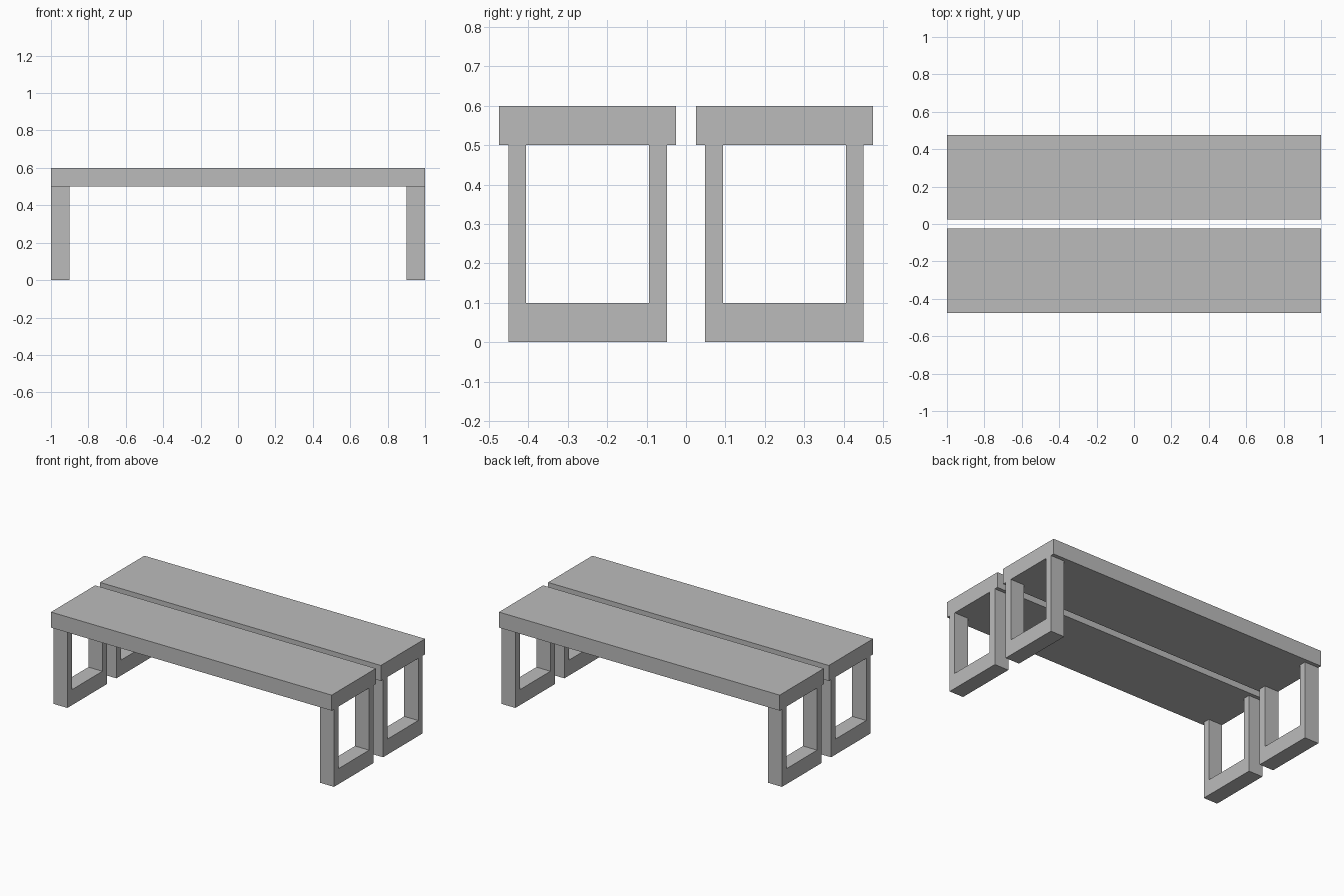
import bpy
import bmesh

# Remove the default cube
cube = bpy.data.objects.get("Cube")
if cube:
    bpy.data.objects.remove(cube, do_unlink=True)

# Single plain grey
GREY = (0.5, 0.5, 0.5, 1.0)
grey = bpy.data.materials.new("plain_grey")
grey.use_nodes = True
grey.diffuse_color = GREY
grey.node_tree.nodes["Principled BSDF"].inputs["Base Color"].default_value = GREY


def extrude_profile(name, profile, x0, x1):
    """Extrude a closed (y, z) outline along x."""
    bm = bmesh.new()
    face = bm.faces.new([bm.verts.new((x0, y, z)) for y, z in profile])
    result = bmesh.ops.extrude_face_region(bm, geom=[face])
    moved = [v for v in result["geom"] if isinstance(v, bmesh.types.BMVert)]
    bmesh.ops.translate(bm, verts=moved, vec=(x1 - x0, 0, 0))
    bmesh.ops.recalc_face_normals(bm, faces=bm.faces)
    mesh = bpy.data.meshes.new(name)
    bm.to_mesh(mesh)
    bm.free()
    mesh.materials.append(grey)
    obj = bpy.data.objects.new(name, mesh)
    bpy.context.collection.objects.link(obj)
    return obj


HALF_LENGTH = 1.0
LEG_DEPTH = 0.1
SEAT_BOTTOM, SEAT_TOP = 0.5, 0.6
RAIL_TOP = 0.1
SEAT_IN, SEAT_OUT = 0.025, 0.475
LEG_IN, LEG_OUT = 0.048, 0.451
GAP_IN, GAP_OUT = 0.094, 0.406

seat = [(SEAT_IN, SEAT_BOTTOM), (SEAT_OUT, SEAT_BOTTOM),
        (SEAT_OUT, SEAT_TOP), (SEAT_IN, SEAT_TOP)]

# U-shaped leg outline: two posts joined by a floor rail
leg = [(LEG_IN, 0), (LEG_OUT, 0), (LEG_OUT, SEAT_BOTTOM), (GAP_OUT, SEAT_BOTTOM),
       (GAP_OUT, RAIL_TOP), (GAP_IN, RAIL_TOP), (GAP_IN, SEAT_BOTTOM),
       (LEG_IN, SEAT_BOTTOM)]

# Two parallel benches, each with a leg frame at both ends
for row, sy in (("front", -1), ("back", 1)):
    extrude_profile(f"{row}_seat", [(sy * y, z) for y, z in seat],
                    -HALF_LENGTH, HALF_LENGTH)
    for side, sx in (("left", 1), ("right", -1)):
        extrude_profile(f"{row}_{side}_leg_frame", [(sy * y, z) for y, z in leg],
                        sx * (HALF_LENGTH - LEG_DEPTH), sx * HALF_LENGTH)
